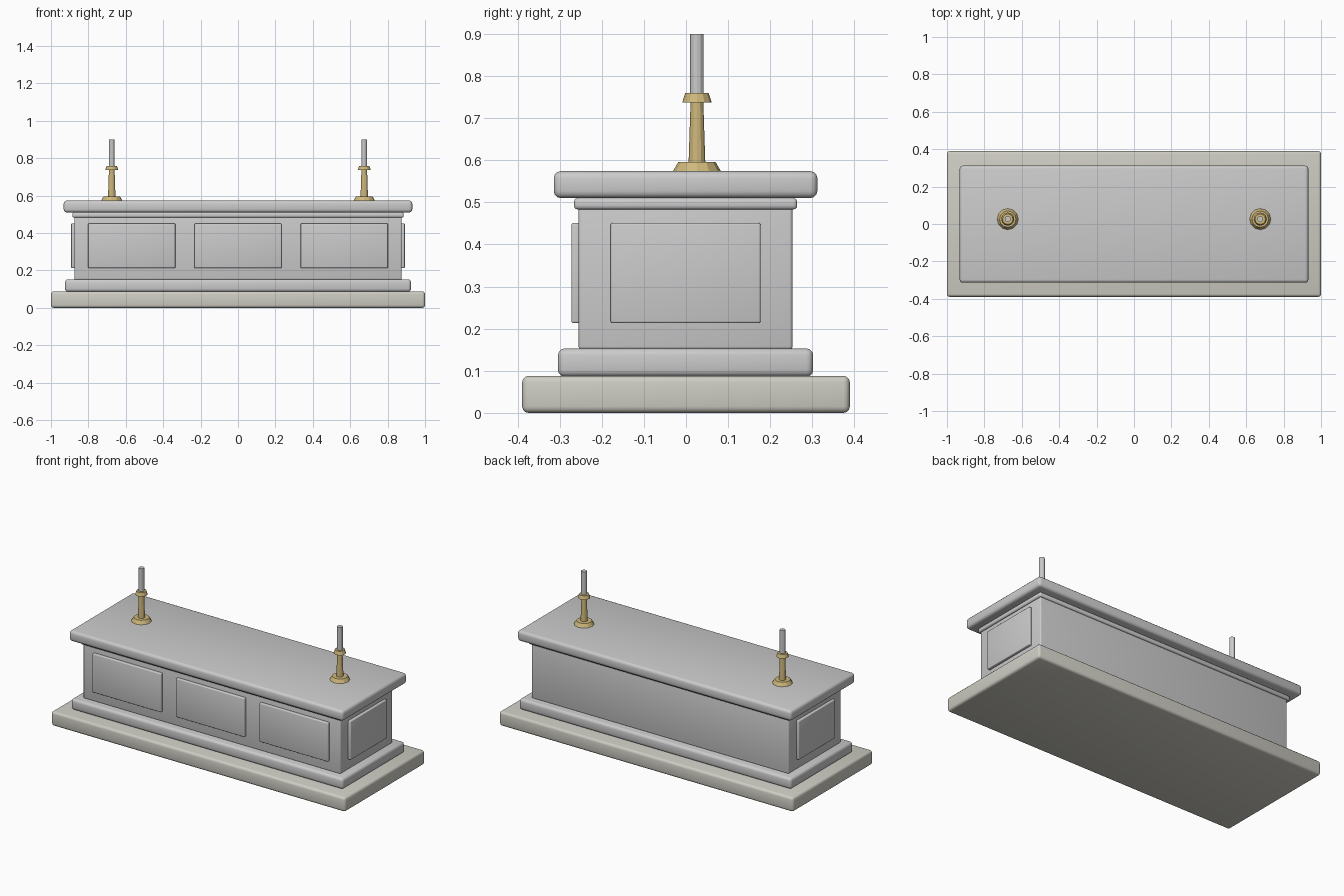
import bpy

if "Cube" in bpy.data.objects:
    bpy.data.objects.remove(bpy.data.objects["Cube"])


def material(name, color):
    m = bpy.data.materials.new(name)
    m.diffuse_color = (*color, 1)
    m.use_nodes = True
    m.node_tree.nodes["Principled BSDF"].inputs["Base Color"].default_value = m.diffuse_color
    return m


stone = material("pale_stone", (0.62, 0.61, 0.55))
brass = material("brass", (0.62, 0.48, 0.20))


def finish(ob, name, mat, angle):
    ob.name = name
    if mat:
        ob.data.materials.append(mat)
    bpy.ops.object.shade_smooth_by_angle(angle=angle)


def block(name, x, y, z, bevel, mat=None):
    """Bevelled box from (min, max) ranges."""
    mid = [(a + b) / 2 for a, b in (x, y, z)]
    bpy.ops.mesh.primitive_cube_add(size=1, location=mid)
    ob = bpy.context.object
    ob.scale = [b - a for a, b in (x, y, z)]
    bpy.ops.object.transform_apply(location=False, rotation=False, scale=True)
    mod = ob.modifiers.new("bevel", 'BEVEL')
    mod.width, mod.segments = bevel, 3
    bpy.ops.object.modifier_apply(modifier=mod.name)
    finish(ob, name, mat, 0.7)


def turned(name, x, r1, r2, z1, z2, mat=None):
    """Tapered cylinder of a candlestick."""
    bpy.ops.mesh.primitive_cone_add(vertices=12, radius1=r1, radius2=r2, depth=z2 - z1,
                                    location=(x, 0.026, (z1 + z2) / 2))
    finish(bpy.context.object, name, mat, 0.3)


# Stepped altar body
block("plinth", (-1, 1), (-0.389, 0.389), (0, 0.088), 0.015, stone)
block("foot_moulding", (-0.925, 0.925), (-0.304, 0.302), (0.086, 0.153), 0.016)
block("body", (-0.875, 0.875), (-0.255, 0.253), (0.15, 0.5), 0.008)
block("neck_moulding", (-0.886, 0.886), (-0.266, 0.264), (0.483, 0.51), 0.009)
block("top_slab", (-0.932, 0.932), (-0.314, 0.312), (0.51, 0.574), 0.017)

# Raised panels: three at the front, one on each end
for i, x in enumerate((-0.568, 0, 0.568)):
    block(f"front_panel_{i}", (x - 0.233, x + 0.233), (-0.272, -0.25), (0.213, 0.451), 0.005)
block("left_panel", (-0.892, -0.87), (-0.179, 0.177), (0.213, 0.451), 0.005)
block("right_panel", (0.87, 0.892), (-0.179, 0.177), (0.213, 0.451), 0.005)

# Candlesticks with candles
for side, x in (("left", -0.675), ("right", 0.675)):
    turned(f"{side}_candle_base", x, 0.058, 0.044, 0.572, 0.596, brass)
    turned(f"{side}_candle_stem", x, 0.020, 0.015, 0.59, 0.742, brass)
    turned(f"{side}_candle_cup", x, 0.035, 0.028, 0.737, 0.759, brass)
    turned(f"{side}_candle", x, 0.016, 0.016, 0.755, 0.9)
